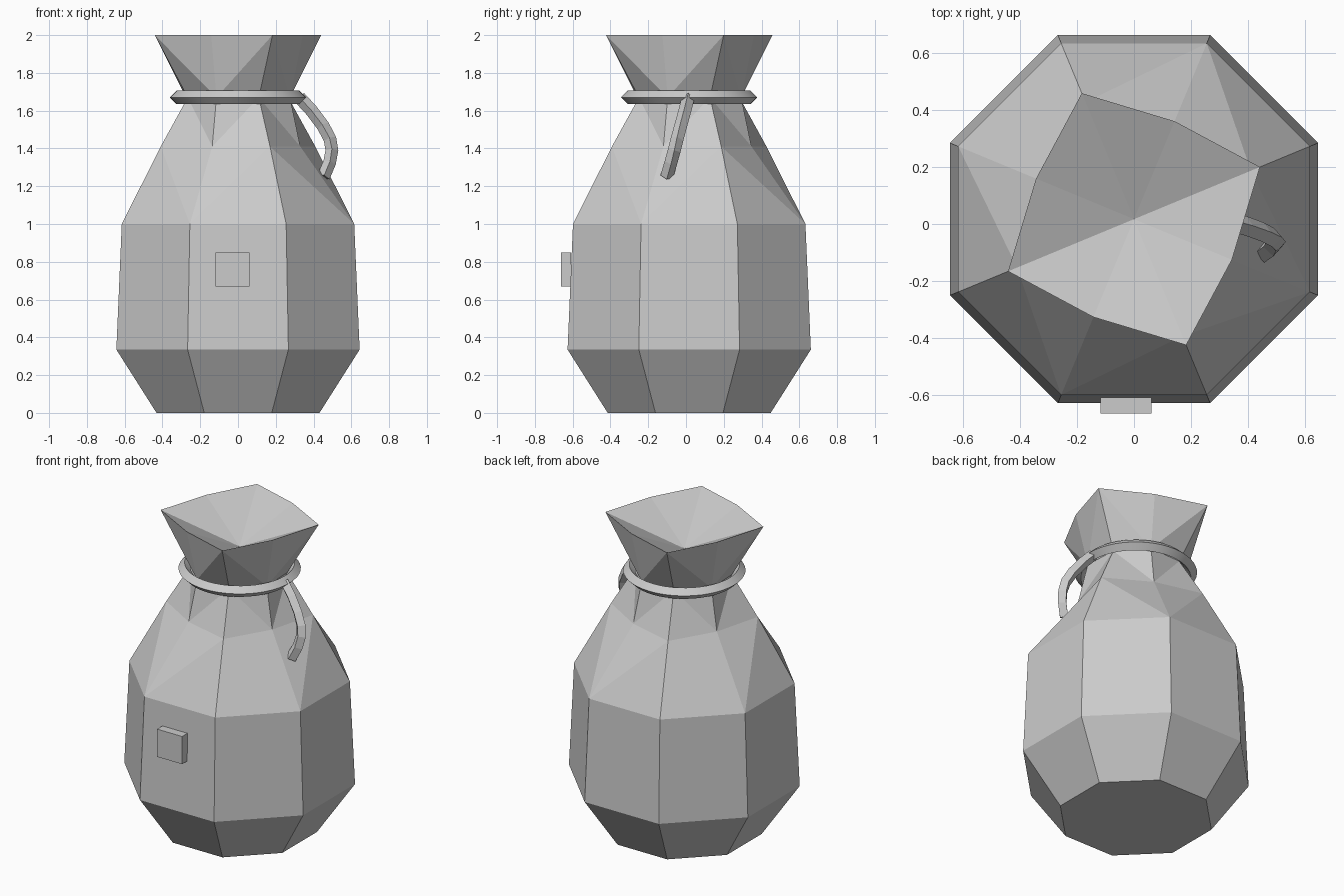
import bpy, bmesh, math
from mathutils import Vector

if "Cube" in bpy.data.objects:
    bpy.data.objects.remove(bpy.data.objects["Cube"])

CY = 0.017  # sack axis offset in y

grey = bpy.data.materials.new("light_grey")
grey.diffuse_color = (0.6, 0.6, 0.6, 1)
grey.use_nodes = True
grey.node_tree.nodes["Principled BSDF"].inputs["Base Color"].default_value = grey.diffuse_color


def finish(name, bm):
    bmesh.ops.recalc_face_normals(bm, faces=bm.faces)
    me = bpy.data.meshes.new(name)
    bm.to_mesh(me)
    bm.free()
    me.materials.append(grey)
    ob = bpy.data.objects.new(name, me)
    bpy.context.collection.objects.link(ob)
    return ob


# Sack: eight-sided rings as (height, corner radius, in-between radius)
rings = [(0, 0.467, 0.467), (0.335, 0.697, 0.697), (1.0, 0.666, 0.666),
         (1.41, 0.443, 0.357), (1.67, 0.288, 0.298), (2.0, 0.477, 0.371)]
bm = bmesh.new()
loops = []
for z, r_corner, r_mid in rings:
    loop = []
    for i in range(8):
        a = math.radians(22.5 + 45 * i)
        r = r_mid if i % 2 else r_corner
        loop.append(bm.verts.new((r * math.cos(a), CY + r * math.sin(a), z)))
    loops.append(loop)
bm.faces.new(loops[0])
for k, (lo, up) in enumerate(zip(loops, loops[1:])):
    for i in range(8):
        j = (i + 1) % 8
        if k < 2:  # plain belly panels
            bm.faces.new((lo[i], lo[j], up[j], up[i]))
        elif i % 2 == 0:  # gathered cloth folds from upper corner to lower in-between
            bm.faces.new((lo[i], lo[j], up[i]))
            bm.faces.new((lo[j], up[j], up[i]))
        else:
            bm.faces.new((lo[i], lo[j], up[j]))
            bm.faces.new((lo[i], up[j], up[i]))
# Sunken mouth
centre = bm.verts.new((0, CY, 1.81))
for i in range(8):
    bm.faces.new((loops[-1][i], loops[-1][(i + 1) % 8], centre))
finish("sack", bm)


def tube(name, sections, closed):
    """Skin four-sided sections into a tube."""
    bm = bmesh.new()
    vs = [[bm.verts.new(p) for p in s] for s in sections]
    n = len(vs)
    for i in range(n if closed else n - 1):
        a, b = vs[i], vs[(i + 1) % n]
        for j in range(4):
            bm.faces.new((a[j], a[(j + 1) % 4], b[(j + 1) % 4], b[j]))
    if not closed:
        bm.faces.new(vs[0])
        bm.faces.new(vs[-1])
    return finish(name, bm)


def diamond(c, u, v, r):
    return [c + u * r, c + v * r, c - u * r, c - v * r]


# Neck cord ring with a diamond section
up = Vector((0, 0, 1))
ring = []
for i in range(48):
    a = math.tau * i / 48
    out = Vector((math.cos(a), math.sin(a), 0))
    ring.append(diamond(Vector((0, CY, 1.67)) + out * 0.325, out, up, 0.036))
cord = tube("neck_cord", ring, True)
bpy.context.view_layer.objects.active = cord
cord.select_set(True)
bpy.ops.object.shade_smooth_by_angle(angle=math.radians(30))

# Loose cord end hanging at the side
path = [Vector(p) for p in [(0.325, 0.012, 1.67), (0.39, -0.006, 1.6), (0.45, -0.028, 1.52),
                            (0.487, -0.047, 1.45), (0.497, -0.062, 1.39),
                            (0.485, -0.08, 1.325), (0.453, -0.102, 1.25)]]
sections = []
for i, p in enumerate(path):
    t = (path[min(i + 1, len(path) - 1)] - path[max(i - 1, 0)]).normalized()
    side = Vector((0, 1, 0))
    side = (side - t * side.dot(t)).normalized()
    sections.append(diamond(p, side, t.cross(side), 0.034))
tube("cord_end", sections, False)

# Small square tag on the front
bm = bmesh.new()
bmesh.ops.create_cube(bm, size=1)
bmesh.ops.scale(bm, vec=(0.18, 0.055, 0.18), verts=bm.verts)
bmesh.ops.translate(bm, vec=(-0.028, -0.6355, 0.76), verts=bm.verts)
finish("front_tag", bm)
